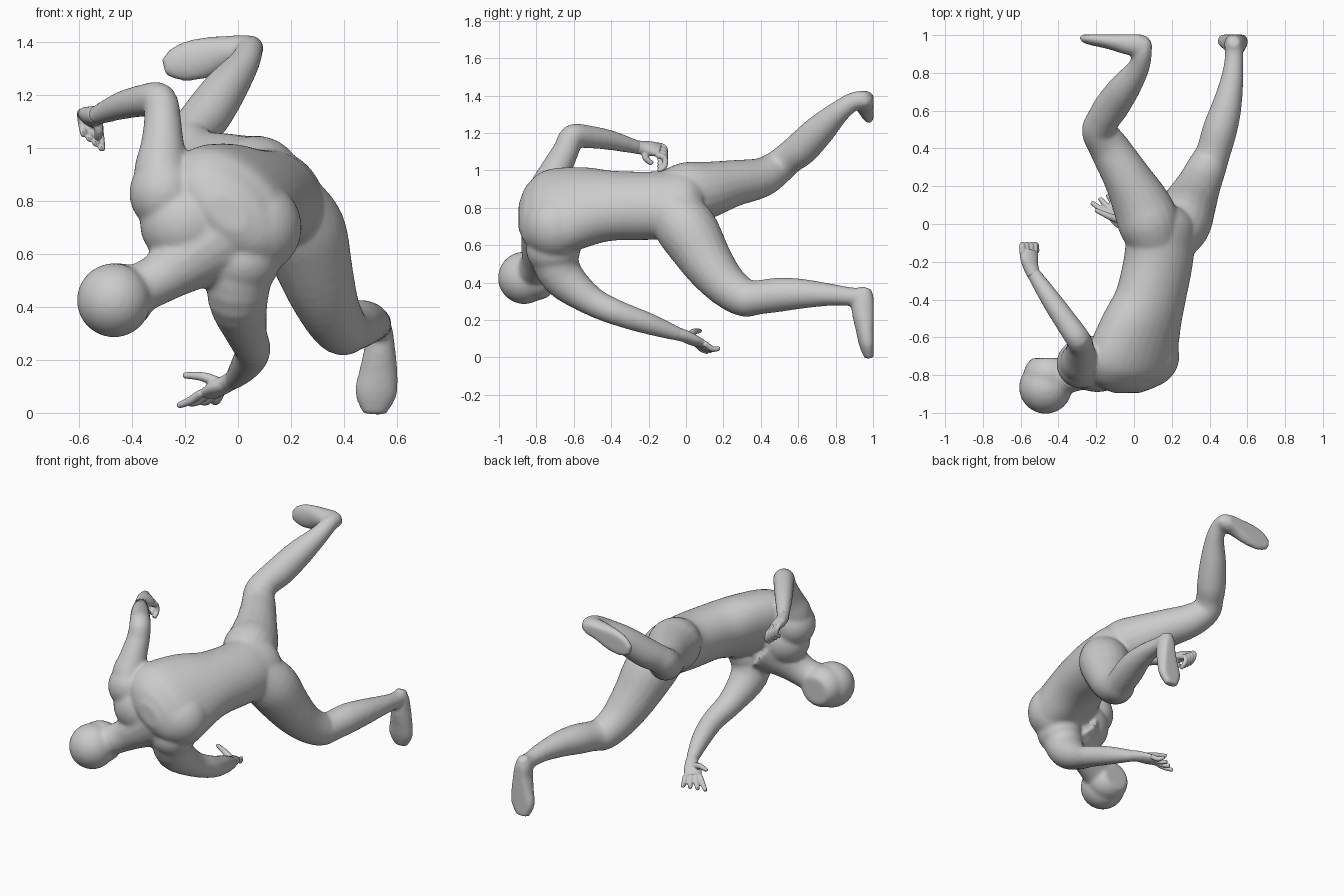
import bpy, bmesh, math
from mathutils import Vector

SIDE = Vector((0.72, 0.05, -0.69))   # shoulder / hip axis of the twisted torso


def spline(pts, steps=4):
    """Catmull-Rom through (x, y, z, a, b) points."""
    p = [q if len(q) == 5 else q + (q[3],) for q in pts]
    p = [p[0]] + p + [p[-1]]
    out = []
    for i in range(1, len(p) - 2):
        for s in range(steps):
            t = s / steps
            out.append([0.5 * (2 * b + (c - a) * t + (2 * a - 5 * b + 4 * c - d) * t * t
                        + (3 * b - a - 3 * c + d) * t ** 3)
                        for a, b, c, d in zip(p[i - 1], p[i], p[i + 1], p[i + 2])])
    out.append(list(p[-2]))
    return out


def tube(bm, pts, ref=SIDE, sides=20, ymax=9.0):
    """Closed loft of elliptical rings; a runs along ref, b across it."""
    ref = Vector(ref)
    rows = spline(pts)
    cen = [Vector(r[:3]) for r in rows]
    rings = []
    for i, r in enumerate(rows):
        t = (cen[min(i + 1, len(cen) - 1)] - cen[max(i - 1, 0)]).normalized()
        u = (ref - t * ref.dot(t)).normalized()
        v = t.cross(u)
        ring = []
        for k in range(sides):
            w = 2 * math.pi * k / sides
            co = cen[i] + u * r[3] * math.cos(w) + v * r[4] * math.sin(w)
            co.y = min(co.y, ymax)
            ring.append(bm.verts.new(co))
        rings.append(ring)
    for r0, r1 in zip(rings, rings[1:]):
        for k in range(sides):
            n = (k + 1) % sides
            bm.faces.new((r0[k], r0[n], r1[n], r1[k]))
    bm.faces.new(rings[0][::-1])
    bm.faces.new(rings[-1])


def ball(bm, c, r, ymax=9.0):
    res = bmesh.ops.create_icosphere(bm, subdivisions=4, radius=1)
    for v in res["verts"]:
        v.co = Vector((c[i] + v.co[i] * r[i] for i in range(3)))
        v.co.y = min(v.co.y, ymax)


def finish(bm, name, voxel, smooth):
    bmesh.ops.recalc_face_normals(bm, faces=bm.faces)
    me = bpy.data.meshes.new(name)
    bm.to_mesh(me)
    bm.free()
    ob = bpy.data.objects.new(name, me)
    bpy.context.collection.objects.link(ob)
    m = ob.modifiers.new("fuse", "REMESH")
    m.mode = "VOXEL"
    m.voxel_size = voxel
    m.use_smooth_shade = True
    s = ob.modifiers.new("soften", "SMOOTH")
    s.factor = 0.5
    s.iterations = smooth
    return ob


bm = bmesh.new()
# torso, pelvis to shoulders
tube(bm, [(0.16, 0.09, 0.82, 0.11, 0.08), (0.155, 0.02, 0.825, 0.185, 0.15),
          (0.14, -0.10, 0.815, 0.198, 0.165), (0.125, -0.22, 0.81, 0.195, 0.17),
          (0.085, -0.40, 0.81, 0.205, 0.168), (0.035, -0.55, 0.80, 0.25, 0.175),
          (-0.01, -0.70, 0.775, 0.28, 0.18), (-0.03, -0.79, 0.76, 0.255, 0.16),
          (-0.035, -0.86, 0.755, 0.18, 0.11), (-0.035, -0.895, 0.755, 0.08, 0.05)], sides=32)
# chest, shoulder blade and shoulder masses
ball(bm, (-0.195, -0.74, 0.715), (0.175, 0.15, 0.165))
ball(bm, (-0.28, -0.74, 0.83), (0.13, 0.13, 0.14))
ball(bm, (0.02, -0.71, 0.58), (0.14, 0.145, 0.14))
ball(bm, (-0.10, -0.72, 0.60), (0.14, 0.13, 0.13))
ball(bm, (0.06, -0.70, 0.70), (0.18, 0.17, 0.18))
# neck and head, flattened on the face side
tube(bm, [(-0.10, -0.72, 0.65, 0.17), (-0.21, -0.76, 0.57, 0.125),
          (-0.31, -0.79, 0.50, 0.095), (-0.44, -0.83, 0.44, 0.10)])
ball(bm, (-0.468, -0.865, 0.425), (0.14, 0.14, 0.14), -0.73)
ball(bm, (-0.45, -0.80, 0.435), (0.135, 0.12, 0.13), -0.71)

# raised arm
tube(bm, [(-0.22, -0.74, 0.80, 0.10), (-0.285, -0.735, 0.89, 0.108),
          (-0.285, -0.69, 1.01, 0.083), (-0.285, -0.64, 1.11, 0.07),
          (-0.295, -0.61, 1.18, 0.066), (-0.35, -0.53, 1.18, 0.062),
          (-0.44, -0.40, 1.16, 0.053), (-0.54, -0.25, 1.12, 0.036)])
# lowered arm
tube(bm, [(0.01, -0.71, 0.56, 0.13), (0.0, -0.66, 0.43, 0.115),
          (0.03, -0.51, 0.305, 0.08), (0.055, -0.36, 0.235, 0.068),
          (0.03, -0.20, 0.18, 0.058), (-0.02, -0.03, 0.12, 0.036)])
# raised leg
tube(bm, [(0.11, -0.10, 0.86, 0.14), (0.08, 0.0, 0.88, 0.163),
          (0.04, 0.10, 0.893, 0.155),
          (-0.04, 0.25, 0.93, 0.126), (-0.13, 0.40, 0.96, 0.107),
          (-0.185, 0.49, 1.015, 0.092), (-0.165, 0.55, 1.065, 0.087),
          (-0.12, 0.62, 1.12, 0.092), (-0.05, 0.72, 1.22, 0.083),
          (0.02, 0.82, 1.315, 0.06), (0.045, 0.90, 1.37, 0.05),
          (0.045, 0.96, 1.375, 0.05)])
# lowered leg
tube(bm, [(0.19, -0.09, 0.79, 0.14), (0.245, 0.005, 0.685, 0.163),
          (0.298, 0.11, 0.515, 0.14), (0.345, 0.21, 0.39, 0.117),
          (0.39, 0.31, 0.32, 0.103), (0.42, 0.38, 0.32, 0.092),
          (0.455, 0.50, 0.335, 0.092), (0.49, 0.62, 0.34, 0.08),
          (0.52, 0.77, 0.335, 0.06), (0.53, 0.88, 0.325, 0.05),
          (0.53, 0.95, 0.325, 0.05)])
# feet with flat soles
tube(bm, [(0.085, 0.965, 1.385, 0.03, 0.03), (0.045, 0.95, 1.375, 0.052, 0.06),
          (-0.03, 0.955, 1.365, 0.06, 0.06), (-0.13, 0.97, 1.34, 0.078, 0.045),
          (-0.22, 0.98, 1.32, 0.07, 0.035), (-0.28, 0.985, 1.305, 0.035, 0.022)],
     ref=(0, 0, 1), ymax=1.003)
tube(bm, [(0.53, 0.965, 0.372, 0.03, 0.03), (0.53, 0.95, 0.32, 0.052, 0.06),
          (0.535, 0.95, 0.25, 0.058, 0.065), (0.53, 0.962, 0.15, 0.074, 0.055),
          (0.52, 0.972, 0.07, 0.08, 0.047), (0.515, 0.98, -0.005, 0.045, 0.026)],
     ref=(1, 0, 0), ymax=1.003)
finish(bm, "body", 0.011, 9)

# raised hand, fingers curled down
bm = bmesh.new()
tube(bm, [(-0.53, -0.27, 1.125, 0.036), (-0.545, -0.23, 1.12, 0.042, 0.035),
          (-0.555, -0.18, 1.115, 0.053, 0.032), (-0.555, -0.14, 1.105, 0.05, 0.026)],
     ref=(0.8, 0, -0.5))
for i in range(4):
    x, z = -0.592 + 0.023 * i, 1.135 - 0.018 * i
    tube(bm, [(x, -0.155, z, 0.016), (x, -0.115, z - 0.015, 0.016),
              (x + 0.006, -0.115, z - 0.06, 0.015),
              (x + 0.01, -0.15, z - 0.085, 0.013)], sides=10)
tube(bm, [(-0.535, -0.22, 1.11, 0.022), (-0.525, -0.215, 1.065, 0.018),
          (-0.53, -0.18, 1.035, 0.013)], sides=10)
finish(bm, "raised_hand", 0.005, 2)

# lowered hand, fingers spread
bm = bmesh.new()
tube(bm, [(-0.01, -0.06, 0.13, 0.036), (-0.035, -0.01, 0.115, 0.04, 0.033),
          (-0.07, 0.03, 0.096, 0.053, 0.03), (-0.105, 0.075, 0.075, 0.052, 0.024)],
     ref=(0.78, 0.62, 0))
for i in range(4):
    f = i / 3
    bx, by = -0.14 + 0.075 * f, 0.05 + 0.05 * f
    tx, ty = -0.225 + 0.125 * f, 0.115 + 0.065 * f
    tube(bm, [(bx, by, 0.075, 0.016), ((bx + tx) / 2, (by + ty) / 2, 0.045, 0.016),
              (tx, ty, 0.038 + 0.02 * (f - 0.5), 0.012)], sides=10)
tube(bm, [(-0.07, 0.02, 0.11, 0.024), (-0.13, 0.04, 0.136, 0.018),
          (-0.205, 0.075, 0.142, 0.012)], sides=10)
finish(bm, "lowered_hand", 0.005, 2)
